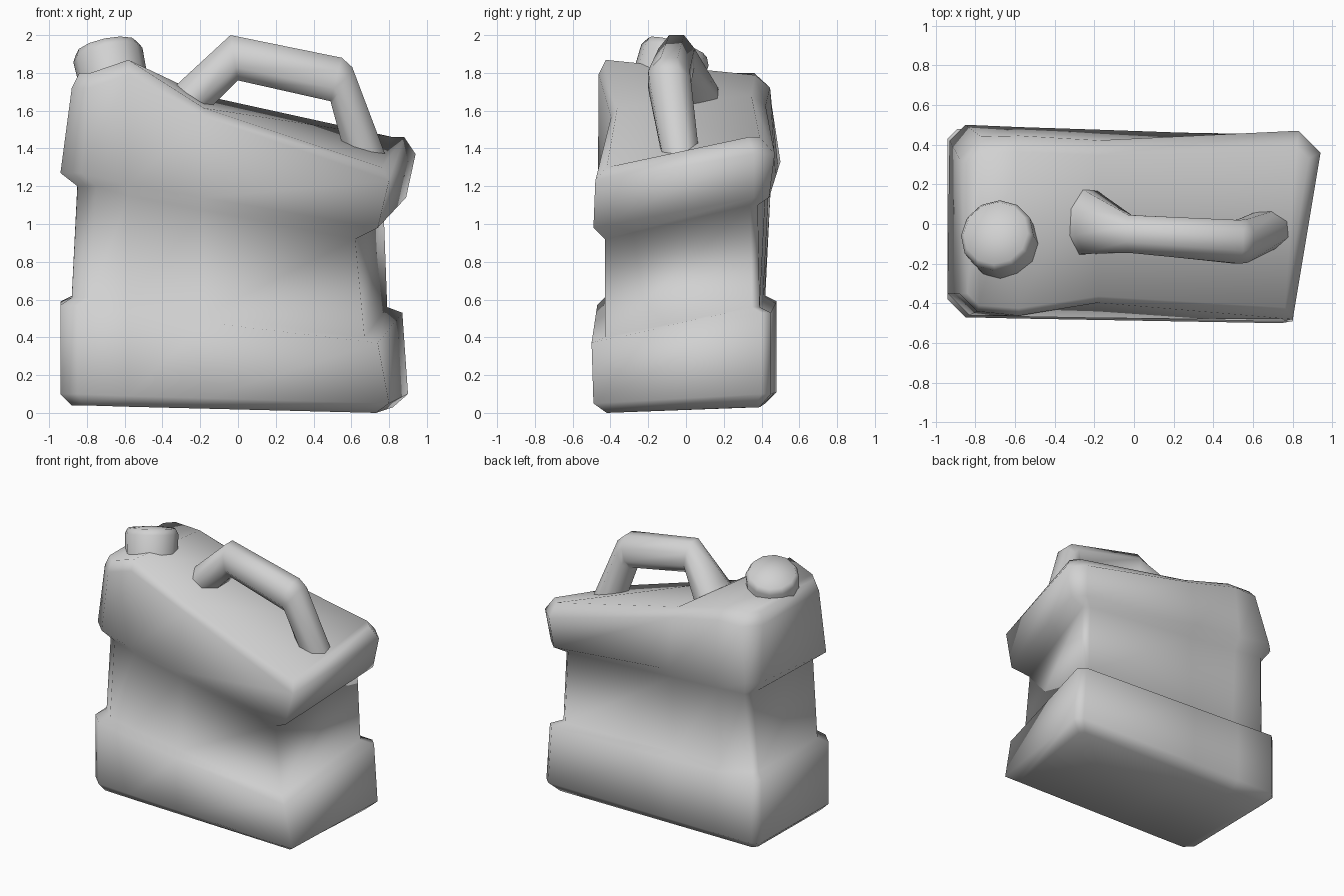
import bpy, bmesh, math
from mathutils import Vector, Matrix

if "Cube" in bpy.data.objects:
    bpy.data.objects.remove(bpy.data.objects["Cube"], do_unlink=True)

GREY = (0.64, 0.64, 0.64, 1)
grey = bpy.data.materials.new("plain_grey")
grey.use_nodes = True
grey.diffuse_color = GREY
grey.node_tree.nodes["Principled BSDF"].inputs["Base Color"].default_value = GREY


def make_object(name, bm, sharp_angle):
    """Turn a bmesh into a shaded, coloured object."""
    bmesh.ops.recalc_face_normals(bm, faces=bm.faces)
    mesh = bpy.data.meshes.new(name)
    bm.to_mesh(mesh)
    bm.free()
    mesh.materials.append(grey)
    obj = bpy.data.objects.new(name, mesh)
    bpy.context.collection.objects.link(obj)
    bpy.ops.object.select_all(action="DESELECT")
    obj.select_set(True)
    bpy.context.view_layer.objects.active = obj
    bpy.ops.object.shade_smooth_by_angle(angle=math.radians(sharp_angle))


def loft(bm, rings):
    """Bridge closed rings of equal length; return their vertices."""
    loops = [[bm.verts.new(p) for p in ring] for ring in rings]
    for low, high in zip(loops, loops[1:]):
        n = len(low)
        for i in range(n):
            j = (i + 1) % n
            bm.faces.new((low[i], low[j], high[j], high[i]))
    return loops


# Body: rings run around the jug, with a peak and a fold on each long side
PEAK_X, FOLD_X = -0.58, -0.18


def body_ring(front_left, front_right, back_right, back_left, cut, rear, lifts=(0, 0, 0, 0), pinch=0):
    a, b, c, d = map(Vector, (front_left, front_right, back_right, back_left))
    x, y = Vector((1, 0, 0)), Vector((0, 1, 0))

    def along(p, q, at_x, lift, inset):
        point = p.lerp(q, (at_x - p.x) / (q.x - p.x))
        return point + Vector((0, inset, lift))

    return [a + y * cut, a + x * cut,
            along(a, b, PEAK_X, lifts[0], -pinch / 4),
            along(a, b, FOLD_X, lifts[1], pinch),
            b, c - y * rear, c - x * rear,
            along(d, c, FOLD_X, lifts[2], -pinch / 2),
            along(d, c, PEAK_X, lifts[3], 0),
            d + x * rear, d - y * rear]


rings = [
    # base and lower band
    body_ring((-.88, -.43, .04), (.73, -.42, 0), (.82, .39, .03), (-.88, .42, .05), .06, .03),
    body_ring((-.94, -.47, .10), (.80, -.49, .05), (.90, .45, .10), (-.94, .48, .11), .09, .05),
    body_ring((-.94, -.47, .57), (.74, -.50, .37), (.87, .45, .53), (-.94, .48, .59), .09, .05),
    # recessed waist
    body_ring((-.88, -.43, .61), (.67, -.43, .40), (.79, .39, .56), (-.88, .42, .62), .1, .04),
    body_ring((-.85, -.42, 1.2), (.62, -.43, .92), (.77, .38, 1.1), (-.85, .45, 1.22), .1, .04),
    # shoulder
    body_ring((-.94, -.46, 1.27), (.74, -.49, .98), (.89, .44, 1.14), (-.93, .50, 1.33), .11, .08),
    body_ring((-.88, -.44, 1.72), (.80, -.48, 1.23), (.94, .47, 1.37), (-.88, .44, 1.72),
              .09, .11, (.16, .05, .04, .06), .06),
    body_ring((-.84, -.41, 1.8), (.76, -.42, 1.3), (.88, .39, 1.46), (-.84, .36, 1.8),
              .06, .06, (.15, .02, .01, .04), .05),
]
bm = bmesh.new()
loops = loft(bm, rings)
for loop in (loops[0], loops[-1]):
    front, back = loop[:5], [loop[10], loop[9], loop[8], loop[7], loop[6]]
    for i in range(4):
        bm.faces.new((front[i], front[i + 1], back[i + 1], back[i]))
    bm.faces.new((loop[4], loop[5], loop[6]))
make_object("jug_body", bm, 180)


# Handle: bent bar, each section is a centre, an outward half height and a half width
def handle_ring(centre, outward, half_width, sides=8):
    c, u, v = Vector(centre), Vector(outward), Vector((0, half_width, 0))
    turns = [math.tau * (i + 0.5) / sides for i in range(sides)]
    flat = math.cos(math.pi / sides)
    return [c + (u * math.cos(t) + v * math.sin(t)) / flat for t in turns]


bm = bmesh.new()
loops = loft(bm, [
    handle_ring((-.30, .01, 1.61), (-.075, 0, .075), .17),
    handle_ring((-.22, .01, 1.69), (-.075, 0, .075), .16),
    handle_ring((-.02, -.05, 1.88), (-.02, 0, .12), .095),
    handle_ring((.52, -.09, 1.765), (.03, 0, .115), .11),
    handle_ring((.55, -.085, 1.73), (.055, 0, .1), .11),
    handle_ring((.69, -.02, 1.31), (.1, 0, .03), .095),
])
bm.faces.new(loops[0])
bm.faces.new(loops[-1])
make_object("carry_handle", bm, 60)


# Cap: twelve-sided lid with a shallow dome, tipped toward the back of the jug
def circle(radius, height, sides=12):
    return [(radius * math.cos(math.tau * i / sides),
             radius * math.sin(math.tau * i / sides), height) for i in range(sides)]


bm = bmesh.new()
loops = loft(bm, [circle(.18, -.15), circle(.187, .07), circle(.165, .11)])
bm.faces.new(loops[0])
apex = bm.verts.new((0, 0, .125))
for i, vert in enumerate(loops[-1]):
    bm.faces.new((vert, loops[-1][(i + 1) % 12], apex))
tilt = Matrix.Rotation(math.radians(-12), 4, "Y") @ Matrix.Rotation(math.radians(-18), 4, "X")
bmesh.ops.transform(bm, matrix=Matrix.Translation((-.675, -.08, 1.83)) @ tilt, verts=bm.verts)
make_object("screw_cap", bm, 60)
